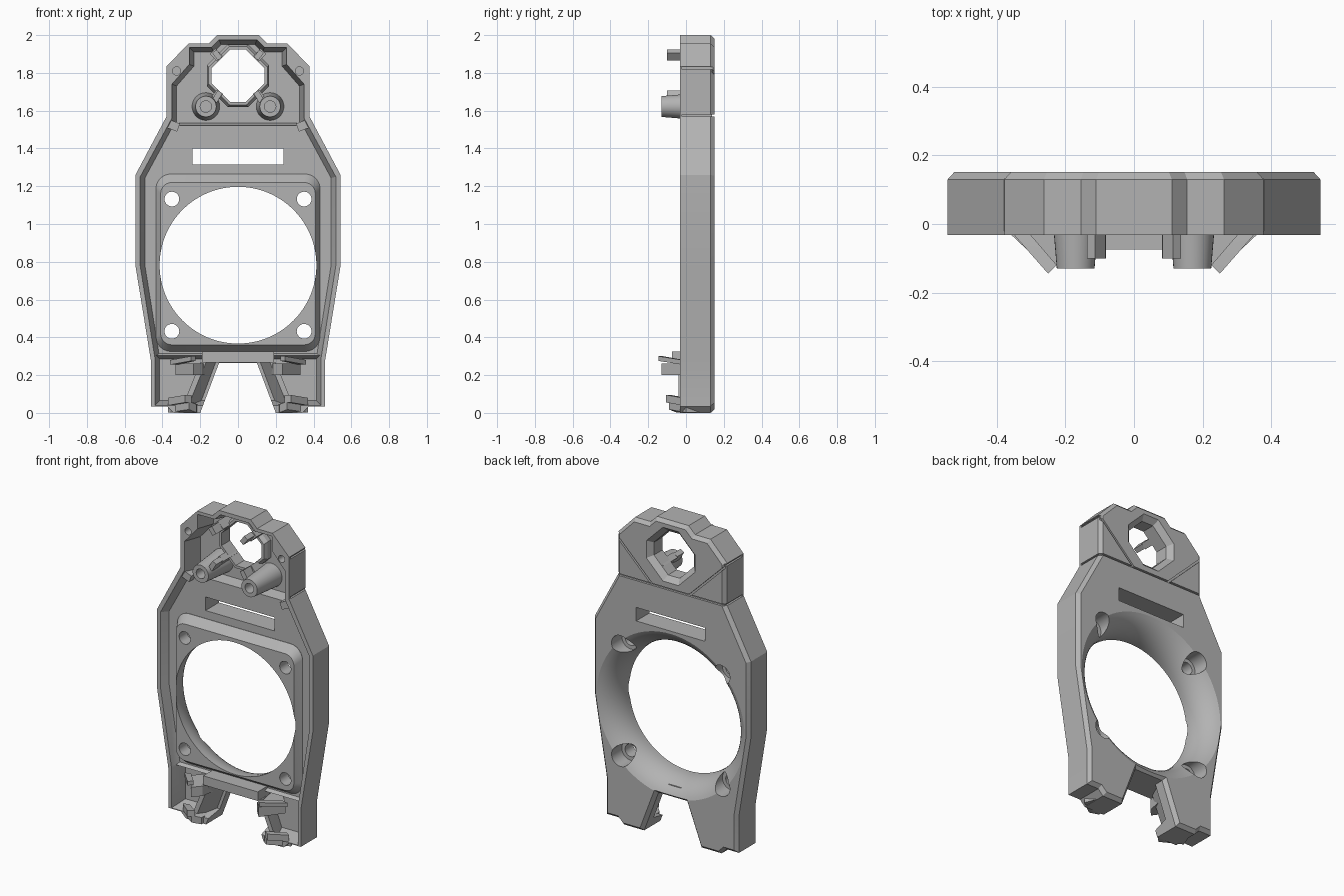
import bpy, bmesh, math
from mathutils import Vector

cube = bpy.data.objects.get("Cube")
if cube:
    bpy.data.objects.remove(cube)

grey = bpy.data.materials.new("mid_grey")
grey.use_nodes = True
colour = (0.45, 0.45, 0.45, 1)
grey.diffuse_color = colour
grey.node_tree.nodes["Principled BSDF"].inputs["Base Color"].default_value = colour


def finish(name, bm):
    bmesh.ops.recalc_face_normals(bm, faces=bm.faces)
    mesh = bpy.data.meshes.new(name)
    bm.to_mesh(mesh)
    bm.free()
    mesh.materials.append(grey)
    ob = bpy.data.objects.new(name, mesh)
    bpy.context.collection.objects.link(ob)
    return ob


def loft(name, rings):
    """Closed solid through (y, [(x, z), ...]) rings of equal length."""
    bm = bmesh.new()
    loops = [[bm.verts.new((x, y, z)) for x, z in pts] for y, pts in rings]
    n = len(loops[0])
    for a, b in zip(loops, loops[1:]):
        for i in range(n):
            j = (i + 1) % n
            bm.faces.new((a[i], a[j], b[j], b[i]))
    bm.faces.new(loops[0])
    bm.faces.new(loops[-1])
    return finish(name, bm)


def prism(name, pts, y0, y1):
    return loft(name, [(y0, pts), (y1, pts)])


def hull(name, pts):
    bm = bmesh.new()
    for p in pts:
        bm.verts.new(p)
    bmesh.ops.convex_hull(bm, input=bm.verts)
    return finish(name, bm)


def strip(name, p, q, width, y0, y1):
    p, q = Vector(p), Vector(q)
    d = (q - p).normalized() * width / 2
    s = Vector((-d.y, d.x))
    return prism(name, [p - s, q - s, q + s, p + s], y0, y1)


def circle(x, z, r, n=32):
    return [(x + r * math.cos(2 * math.pi * i / n), z + r * math.sin(2 * math.pi * i / n)) for i in range(n)]


def octagon(z, r, flat):
    return [(flat, z - r), (r, z - flat), (r, z + flat), (flat, z + r),
            (-flat, z + r), (-r, z + flat), (-r, z - flat), (-flat, z - r)]


def rounded(z, hx, hz, r, n=6):
    pts = []
    for k, (sx, sz) in enumerate([(1, 1), (-1, 1), (-1, -1), (1, -1)]):
        for i in range(n + 1):
            a = math.pi / 2 * (k + i / n)
            pts.append((sx * (hx - r) + r * math.cos(a), z + sz * (hz - r) + r * math.sin(a)))
    return pts


def mirrored(half):
    return half + [(-x, z) for x, z in reversed(half)]


def inset(pts, d):
    """Offset a counter-clockwise outline inwards."""
    out = []
    for i, p in enumerate(pts):
        p = Vector(p)
        a = (p - Vector(pts[i - 1])).normalized()
        b = (Vector(pts[(i + 1) % len(pts)]) - p).normalized()
        na, nb = Vector((-a.y, a.x)), Vector((-b.y, b.x))
        out.append(tuple(p + (na + nb) * d / (1 + na.dot(nb))))
    return out


def boolean(ob, tool, op="DIFFERENCE"):
    mod = ob.modifiers.new("boolean", "BOOLEAN")
    mod.operation, mod.object, mod.solver = op, tool, "EXACT"
    bpy.context.view_layer.objects.active = ob
    bpy.ops.object.modifier_apply(modifier=mod.name)
    bpy.data.objects.remove(tool)


# Outer shell with a chamfered back edge
outline = mirrored([(0.1, 0.265), (0.2, 0), (0.34, 0), (0.375, 0.035), (0.46, 0.035), (0.46, 0.27),
                    (0.543, 0.78), (0.543, 1.26), (0.378, 1.57), (0.378, 1.835), (0.262, 1.955),
                    (0.155, 1.955), (0.11, 2)])
body = loft("frame_body", [(-0.032, outline), (0.13, outline), (0.152, inset(outline, 0.02))])

# Front recesses with sloping walls: shallow body, deeper legs and head
recesses = [
    (0.02, [(0.44, 0.29), (0.518, 0.78), (0.518, 1.25), (0.35, 1.56)]),
    (0.07, [(0.44, 0.04), (0.44, 0.31)]),
    (0.09, [(0.35, 1.51), (0.35, 1.74), (0.258, 1.845), (0.258, 1.935), (0.14, 1.935), (0.1, 1.975)]),
]
for depth, half in recesses:
    pts = mirrored(half)
    boolean(body, loft("recess", [(-0.05, pts), (-0.032, pts), (depth, inset(pts, 0.025))]))

# Raised square pad around the big opening, and raised octagonal collar
boolean(body, loft("pad", [(-0.03, rounded(0.79, 0.41, 0.43, 0.06)),
                           (0.018, rounded(0.795, 0.435, 0.47, 0.08)),
                           (0.1, rounded(0.795, 0.435, 0.47, 0.08))]), "UNION")
boolean(body, loft("collar", [(0.035, octagon(1.785, 0.155, 0.045)), (0.06, octagon(1.785, 0.165, 0.055)),
                              (0.12, octagon(1.785, 0.165, 0.055))]), "UNION")

# Big round opening flaring to the back
fan_z, steps, sweep = 0.782, 10, math.radians(67)
flare = [(-0.1, circle(0, fan_z, 0.415, 96))]
for i in range(steps + 1):
    a = sweep * i / steps
    flare.append((-0.015 + 0.167 * math.sin(a) / math.sin(sweep),
                  circle(0, fan_z, 0.415 + 0.1 * (1 - math.cos(a)) / (1 - math.cos(sweep)), 96)))
flare.append((0.2, flare[-1][1]))
boolean(body, loft("flare", flare))

# Screw holes with counterbores
for x in (-0.35, 0.35):
    for z in (0.432, 1.132):
        boolean(body, prism("hole", circle(x, z, 0.039), -0.1, 0.2))
        boolean(body, prism("counterbore", circle(x, z, 0.062), 0.05, 0.2))
    boolean(body, prism("corner_hole", circle(x * 0.93, 1.81, 0.022), -0.1, 0.08))

# Slot and octagonal window with a back chamfer
boolean(body, prism("slot", [(-0.24, 1.315), (0.24, 1.315), (0.24, 1.4), (-0.24, 1.4)], -0.1, 0.2))
boolean(body, loft("window", [(-0.1, octagon(1.785, 0.139, 0.04)), (0.12, octagon(1.785, 0.139, 0.04)),
                              (0.153, octagon(1.785, 0.17, 0.055))]))

# Panel seams on the sides and back of the head
for s in (-1, 1):
    for z in (1.575, 1.825):
        boolean(body, strip("side_seam", (s * 0.366, z), (s * 0.4, z), 0.012, -0.02, 0.2))
    boolean(body, strip("back_seam", (s * 0.13, 1.575), (s * 0.4, 1.84), 0.012, 0.138, 0.2))
boolean(body, strip("cross_seam", (-0.4, 1.575), (0.4, 1.575), 0.012, 0.138, 0.2))

parts = [body]

# Ledge above the leg gap
parts.append(prism("lower_ledge", [(-0.19, 0.268), (0.19, 0.268), (0.19, 0.325), (-0.19, 0.325)], -0.075, 0.11))

for s, side in ((1, "left"), (-1, "right")):
    # Tapered hollow posts
    post = loft(side + "_post", [(-0.13, circle(s * 0.17, 1.622, 0.055)), (0.11, circle(s * 0.17, 1.622, 0.075))])
    boolean(post, prism("bore", circle(s * 0.17, 1.622, 0.03), -0.2, 0.05))
    parts.append(post)

    # Small clips round the octagonal window
    for label, z0, z1 in (("upper", 1.875, 1.915), ("lower", 1.7, 1.65)):
        a, b = (s * 0.095, z0), (s * 0.135, z1)
        parts.append(strip(f"{side}_{label}_clip", a, b, 0.04, -0.03, 0.11))
        parts.append(strip(f"{side}_{label}_clip_hook", a, (s * 0.125, z1), 0.03, -0.1, -0.03))

    # Neck tab
    parts.append(strip(side + "_neck_tab", (s * 0.315, 1.51), (s * 0.38, 1.535), 0.045, -0.025, 0.11))

    # Slanted inner wall of the leg
    wall = []
    for z, x in ((0.0, 0.2), (0.266, 0.1)):
        wall += [(s * (x + dx), y, z + (0.02 if z == 0 and y < 0 else 0))
                 for dx, y in ((0, 0.11), (0.07, -0.04), (0.1, -0.04), (0.07, 0.11))]
    parts.append(hull(side + "_leg_wall", wall))

    # Angled hooks at the top and bottom of the leg
    def hook(name, section, z0, z1, rise):
        parts.append(hull(name, [(s * x, y, z + (rise if y < -0.06 else 0))
                                 for x, y in section for z in (z0, z1)]))
    hook(side + "_upper_hook", [(0.33, 0), (0.235, -0.13), (0.19, -0.08), (0.16, 0.08), (0.24, 0.1)], 0.2, 0.262, 0)
    hook(side + "_upper_hook_lip", [(0.36, -0.02), (0.25, -0.145), (0.225, -0.12), (0.32, -0.01)], 0.255, 0.28, 0.02)
    hook(side + "_lower_hook", [(0.37, 0), (0.26, -0.09), (0.22, -0.05), (0.2, 0.08), (0.34, 0.08)], 0.002, 0.045, 0.016)
    hook(side + "_lower_hook_lip", [(0.37, -0.02), (0.28, -0.105), (0.245, -0.08), (0.34, 0)], 0.04, 0.08, 0.015)

# Smooth the round walls, keep hard edges
bpy.ops.object.select_all(action="DESELECT")
for ob in parts:
    ob.select_set(True)
bpy.context.view_layer.objects.active = body
bpy.ops.object.shade_smooth_by_angle(angle=math.radians(20))
